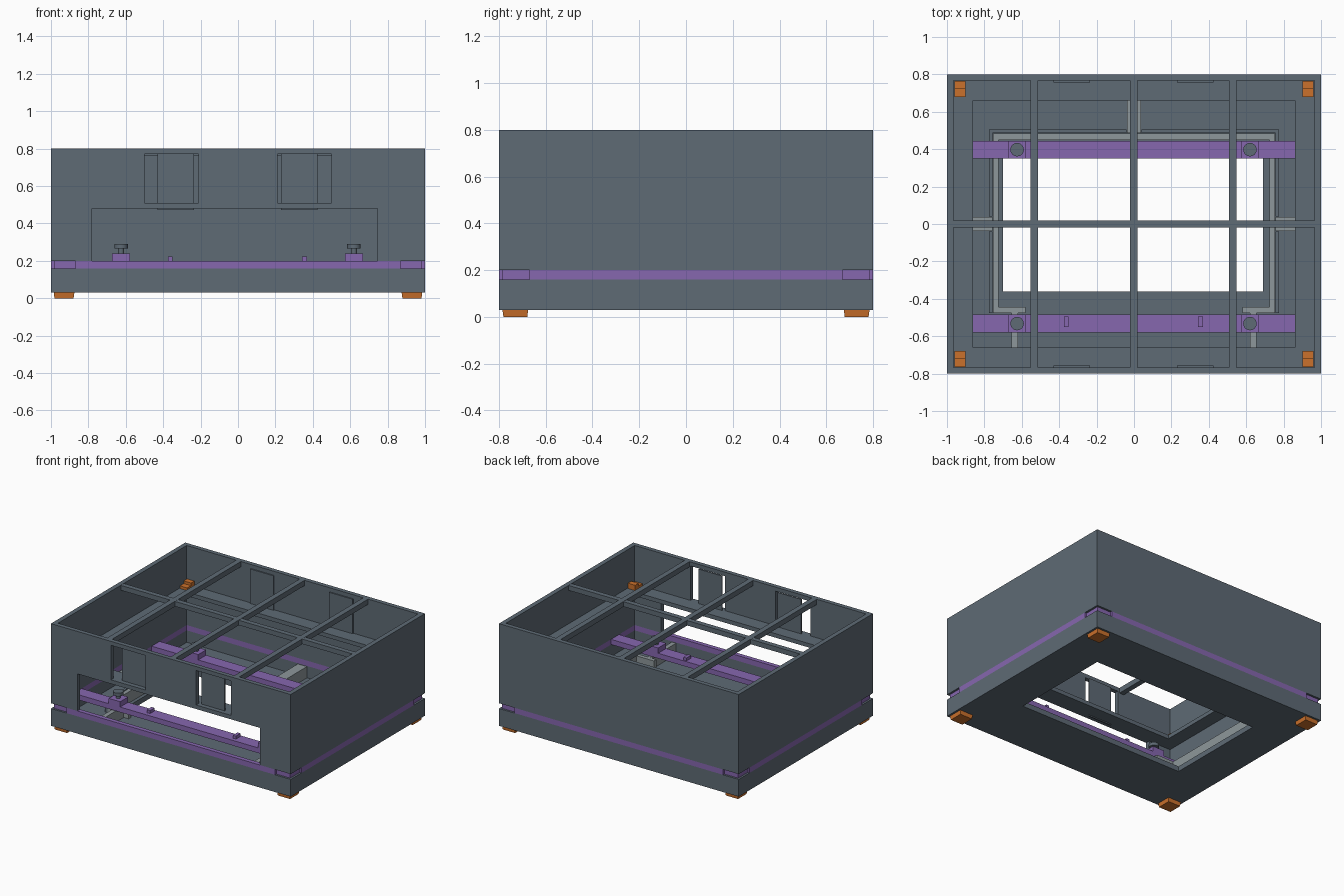
import bpy, bmesh, math

if "Cube" in bpy.data.objects:
    bpy.data.objects.remove(bpy.data.objects["Cube"])


def material(name, rgb):
    m = bpy.data.materials.new(name)
    m.diffuse_color = (*rgb, 1)
    m.use_nodes = True
    m.node_tree.nodes["Principled BSDF"].inputs["Base Color"].default_value = m.diffuse_color
    return m


SLATE = material("slate grey", (0.112, 0.145, 0.178))
PURPLE = material("purple", (0.24, 0.135, 0.43))
ORANGE = material("orange", (0.60, 0.165, 0.025))
PALE = material("pale grey", (0.27, 0.31, 0.325))


def new_object(name, bm, mat):
    bmesh.ops.recalc_face_normals(bm, faces=bm.faces)
    me = bpy.data.meshes.new(name)
    bm.to_mesh(me)
    bm.free()
    if mat:
        me.materials.append(mat)
    ob = bpy.data.objects.new(name, me)
    bpy.context.collection.objects.link(ob)
    return ob


def box(name, x0, x1, y0, y1, z0, z1, mat):
    bm = bmesh.new()
    bmesh.ops.create_cube(bm, size=1)
    for v in bm.verts:
        v.co.x = x0 if v.co.x < 0 else x1
        v.co.y = y0 if v.co.y < 0 else y1
        v.co.z = z0 if v.co.z < 0 else z1
    return new_object(name, bm, mat)


def cylinder(name, x, y, z0, z1, r, mat):
    bm = bmesh.new()
    bmesh.ops.create_cone(bm, cap_ends=True, segments=24, radius1=r, radius2=r, depth=z1 - z0)
    bmesh.ops.translate(bm, verts=bm.verts, vec=(x, y, (z0 + z1) / 2))
    ob = new_object(name, bm, mat)
    bpy.context.view_layer.objects.active = ob
    ob.select_set(True)
    bpy.ops.object.shade_smooth_by_angle(angle=math.radians(35))
    ob.select_set(False)


def frame(name, outer, inner, z0, z1, mat):
    """Rectangular ring; outer and inner are (x0, x1, y0, y1)."""
    bm = bmesh.new()

    def loop(r, z):
        a, b, c, d = r
        return [bm.verts.new((x, y, z)) for x, y in ((a, c), (b, c), (b, d), (a, d))]

    loops = [loop(outer, z0), loop(outer, z1), loop(inner, z1), loop(inner, z0)]
    for k in range(4):
        p, q = loops[k], loops[(k + 1) % 4]
        for i in range(4):
            j = (i + 1) % 4
            bm.faces.new((p[i], p[j], q[j], q[i]))
    return new_object(name, bm, mat)


def cut(ob, *bounds):
    """Remove a box-shaped volume from an object."""
    c = box("cutter", *bounds, None)
    c.hide_render = True
    m = ob.modifiers.new("cut", "BOOLEAN")
    m.operation = "DIFFERENCE"
    m.solver = "EXACT"
    m.object = c
    bpy.context.view_layer.objects.active = ob
    bpy.ops.object.modifier_apply(modifier=m.name)
    bpy.data.objects.remove(c)


OUT = (-1, 1, -0.8, 0.8)
INN = (-0.965, 0.965, -0.767, 0.767)

# base tray: floor with a large opening, and outer wall
frame("base_floor", OUT, (-0.7, 0.69, -0.36, 0.43), 0.03, 0.07, SLATE)
frame("base_wall", OUT, INN, 0.07, 0.16, SLATE)

# gasket between base and upper box, recessed at the corners
gasket = frame("gasket", OUT, INN, 0.16, 0.2, PURPLE)
for sx in (-1, 1):
    for sy in (-1, 1):
        xs = sorted((sx * 0.87, sx * 1.1))
        ys = sorted((sy * 0.785, sy * 0.9))
        cut(gasket, *xs, *ys, 0.1, 0.3)
        xs = sorted((sx * 0.985, sx * 1.1))
        ys = sorted((sy * 0.67, sy * 0.9))
        cut(gasket, *xs, *ys, 0.1, 0.3)

# upper box walls with the front access opening and two windows
walls = frame("upper_walls", OUT, INN, 0.2, 0.8, SLATE)
cut(walls, -0.78, 0.745, -0.9, -0.7, 0.1, 0.48)
for x0, x1 in ((-0.5, -0.21), (0.21, 0.5)):
    cut(walls, x0, x1, -0.9, -0.7, 0.51, 0.77)

# shelf ring inside the upper box
frame("shelf", INN, (-0.86, 0.86, -0.66, 0.66), 0.48, 0.51, SLATE)

# sliding window panels in front and matching plates at the back
for x0, x1 in ((-0.43, -0.235), (0.23, 0.425)):
    box("window_panel", x0, x1, -0.766, -0.757, 0.472, 0.77, SLATE)
    box("back_panel", x0, x1, 0.757, 0.766, 0.472, 0.77, SLATE)

# top grid of bars
for x in (-0.533, -0.002, 0.528):
    box("top_bar_long", x - 0.02, x + 0.02, -0.767, 0.767, 0.76, 0.8, SLATE)
box("top_bar_cross", -0.965, 0.965, -0.018, 0.02, 0.762, 0.799, SLATE)

# pale channel running around the floor opening, with arms to the walls
ZC = (0.07, 0.155)
for s in (-1, 1):
    x0, x1 = sorted((s * 0.755, s * 0.725))
    box("channel_side", x0, x1, -0.475, 0.485, *ZC, PALE)
    x0, x1 = sorted((s * 0.724, s * 0.58))
    box("channel_front", x0, x1, -0.475, -0.445, *ZC, PALE)
    x0, x1 = sorted((s * 0.655, s * 0.62))
    box("channel_front_arm", x0, x1, -0.767, -0.476, *ZC, PALE)
    x0, x1 = sorted((s * 0.965, s * 0.756))
    box("channel_side_arm", x0, x1, -0.038, 0.038, *ZC, PALE)
    # dark lip beside the channel
    for y0, y1 in ((-0.475, -0.039), (0.039, 0.505)):
        x0, x1 = sorted((s * 0.775, s * 0.756))
        box("channel_lip", x0, x1, y0, y1, 0.07, 0.16, SLATE)
    x0, x1 = sorted((s * 0.756, s * 0.039))
    box("channel_back_lip", x0, x1, 0.486, 0.505, 0.07, 0.16, SLATE)
box("channel_back", -0.724, 0.724, 0.45, 0.485, *ZC, PALE)
box("channel_back_arm", -0.038, 0.038, 0.486, 0.767, *ZC, PALE)

# purple rails with clamp blocks and knobs
for y0, y1 in ((-0.58, -0.485), (0.35, 0.445)):
    box("rail", -0.965, 0.965, y0, y1, 0.161, 0.2, PURPLE)
    yc = (y0 + y1) / 2
    for x in (-0.625, 0.62):
        box("clamp_block", x - 0.048, x + 0.048, y0, y1, 0.2, 0.24, PURPLE)
        cylinder("knob_stem", x, yc, 0.24, 0.268, 0.016, SLATE)
        cylinder("knob", x, yc, 0.266, 0.29, 0.036, SLATE)
for x in (-0.362, 0.355):
    box("rail_peg", x - 0.013, x + 0.013, -0.55, -0.495, 0.2, 0.222, PURPLE)

# orange feet below and clips on the shelf corners
for sx in (-1, 1):
    for sy in (-1, 1):
        x0, x1 = sorted((sx * 0.875, sx * 0.985))
        y0, y1 = sorted((sy * 0.675, sy * 0.785))
        foot = box("foot", x0, x1, y0, y1, 0, 0.03, ORANGE)
        for v in foot.data.vertices:
            if v.co.z < 0.01:
                v.co.x -= math.copysign(0.004, v.co.x - sx * 0.93)
                v.co.y -= math.copysign(0.004, v.co.y - sy * 0.73)
        x0, x1 = sorted((sx * 0.9, sx * 0.96))
        yn = 0.68 if sy > 0 else -0.765
        box("clip", x0, x1, yn, yn + 0.085, 0.51, 0.53, ORANGE)
        box("clip_top", x0, x1, yn + 0.045, yn + 0.085, 0.53, 0.55, ORANGE)
